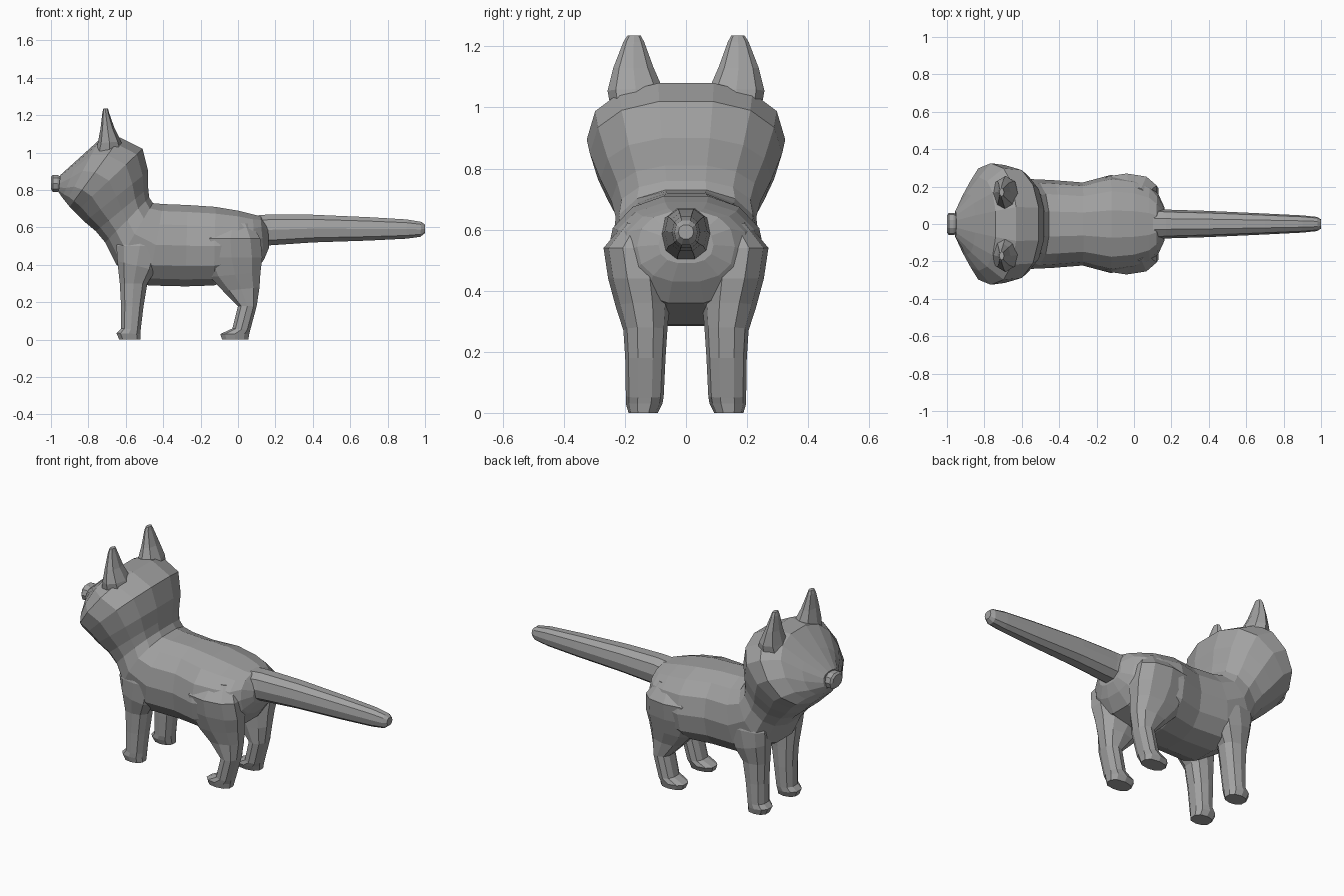
import bpy, bmesh, math

grey = bpy.data.materials.new("grey")
grey.diffuse_color = (0.36, 0.36, 0.36, 1)


def loft(name, rings, n, power=0.85, side=1):
    """Skin rings of (x1, z1, x2, z2, half_width, y_centre); ends are capped."""
    tmax = max(abs(math.sin(2 * math.pi * k / n)) for k in range(n)) ** power
    bm = bmesh.new()
    loops = []
    for x1, z1, x2, z2, w, yc in rings:
        loop = []
        for k in range(n):
            a = 2 * math.pi * k / n
            c, s = math.cos(a), math.sin(a)
            y = w * math.copysign(abs(c) ** power, c) + yc * side
            t = math.copysign(abs(s) ** power, s) / tmax
            loop.append(bm.verts.new(((x1 + x2) / 2 + t * (x1 - x2) / 2, y,
                                      (z1 + z2) / 2 + t * (z1 - z2) / 2)))
        loops.append(loop)
    for a, b in zip(loops, loops[1:]):
        for k in range(n):
            j = (k + 1) % n
            bm.faces.new((a[k], a[j], b[j], b[k]))
    bm.faces.new(loops[0])
    bm.faces.new(loops[-1])
    bmesh.ops.recalc_face_normals(bm, faces=bm.faces)
    me = bpy.data.meshes.new(name)
    bm.to_mesh(me)
    bm.free()
    me.materials.append(grey)
    ob = bpy.data.objects.new(name, me)
    bpy.context.collection.objects.link(ob)
    return ob


# Torso, neck and head: (top x, z, bottom x, z, half width, y)
body = loft("cat_body", [
    (0.16, 0.61, 0.165, 0.49, 0.09, 0),
    (0.12, 0.66, 0.14, 0.43, 0.16, 0),
    (0.08, 0.67, 0.09, 0.36, 0.21, 0),
    (0.0, 0.69, 0.0, 0.33, 0.245, 0),
    (-0.12, 0.71, -0.13, 0.29, 0.262, 0),
    (-0.27, 0.72, -0.28, 0.285, 0.222, 0),
    (-0.40, 0.725, -0.48, 0.29, 0.235, 0),
    (-0.455, 0.73, -0.65, 0.40, 0.24, 0),
    (-0.475, 0.76, -0.71, 0.52, 0.23, 0),
    (-0.48, 0.81, -0.76, 0.58, 0.245, 0),
    (-0.48, 0.90, -0.82, 0.63, 0.28, 0),
    (-0.51, 1.02, -0.87, 0.68, 0.315, 0),
    (-0.63, 1.08, -0.90, 0.71, 0.325, 0),
    (-0.74, 1.07, -0.92, 0.735, 0.25, 0),
    (-0.85, 0.97, -0.94, 0.76, 0.165, 0),
    (-0.95, 0.88, -0.96, 0.79, 0.07, 0)], 14)

# Tail
parts = [loft("tail", [
    (0.05, 0.66, 0.08, 0.50, 0.09, 0),
    (0.17, 0.67, 0.18, 0.505, 0.077, 0),
    (0.40, 0.668, 0.40, 0.52, 0.07, 0),
    (0.70, 0.655, 0.70, 0.53, 0.056, 0),
    (0.90, 0.643, 0.90, 0.54, 0.046, 0),
    (0.98, 0.63, 0.975, 0.55, 0.038, 0),
    (1.0, 0.615, 1.0, 0.57, 0.025, 0)], 10)]

# Legs: (front x, z, back x, z, half width, y)
front_leg = [
    (-0.635, 0, -0.52, 0, 0.048, 0.14),
    (-0.65, 0.035, -0.52, 0.03, 0.06, 0.137),
    (-0.625, 0.06, -0.52, 0.055, 0.062, 0.135),
    (-0.625, 0.18, -0.505, 0.18, 0.066, 0.133),
    (-0.632, 0.30, -0.485, 0.30, 0.07, 0.135),
    (-0.645, 0.42, -0.44, 0.37, 0.085, 0.145),
    (-0.65, 0.50, -0.40, 0.50, 0.075, 0.16),
    (-0.60, 0.62, -0.43, 0.62, 0.05, 0.15)]
hind_leg = [
    (-0.085, 0, 0.055, 0, 0.048, 0.14),
    (-0.095, 0.03, 0.06, 0.03, 0.06, 0.137),
    (-0.03, 0.06, 0.065, 0.05, 0.062, 0.135),
    (0.0, 0.18, 0.10, 0.18, 0.066, 0.133),
    (-0.08, 0.26, 0.115, 0.28, 0.072, 0.133),
    (-0.15, 0.335, 0.12, 0.36, 0.088, 0.142),
    (-0.20, 0.44, 0.13, 0.44, 0.10, 0.155),
    (-0.20, 0.54, 0.12, 0.54, 0.10, 0.17),
    (-0.12, 0.63, 0.07, 0.62, 0.06, 0.14)]
ear = [
    (-0.77, 0.99, -0.60, 0.99, 0.085, 0.16),
    (-0.75, 1.05, -0.625, 1.06, 0.092, 0.165),
    (-0.735, 1.13, -0.66, 1.13, 0.066, 0.172),
    (-0.725, 1.215, -0.69, 1.215, 0.034, 0.171),
    (-0.72, 1.235, -0.695, 1.235, 0.022, 0.17)]
for label, side in (("left", -1), ("right", 1)):
    parts.append(loft(label + "_front_leg", front_leg, 10, 0.85, side))
    parts.append(loft(label + "_hind_leg", hind_leg, 10, 0.85, side))
    parts.append(loft(label + "_ear", ear, 8, 1.0, side))

# Nose button
parts.append(loft("nose", [
    (-0.94, 0.87, -0.94, 0.80, 0.045, 0),
    (-0.965, 0.88, -0.965, 0.79, 0.06, 0),
    (-0.99, 0.88, -0.99, 0.79, 0.06, 0),
    (-1.0, 0.87, -1.0, 0.805, 0.045, 0)], 10))

# Fuse everything into one skin
bpy.context.view_layer.objects.active = body
for p in parts:
    m = body.modifiers.new("union", "BOOLEAN")
    m.operation = "UNION"
    m.solver = "EXACT"
    m.object = p
    bpy.ops.object.modifier_apply(modifier=m.name)
    bpy.data.objects.remove(p)
